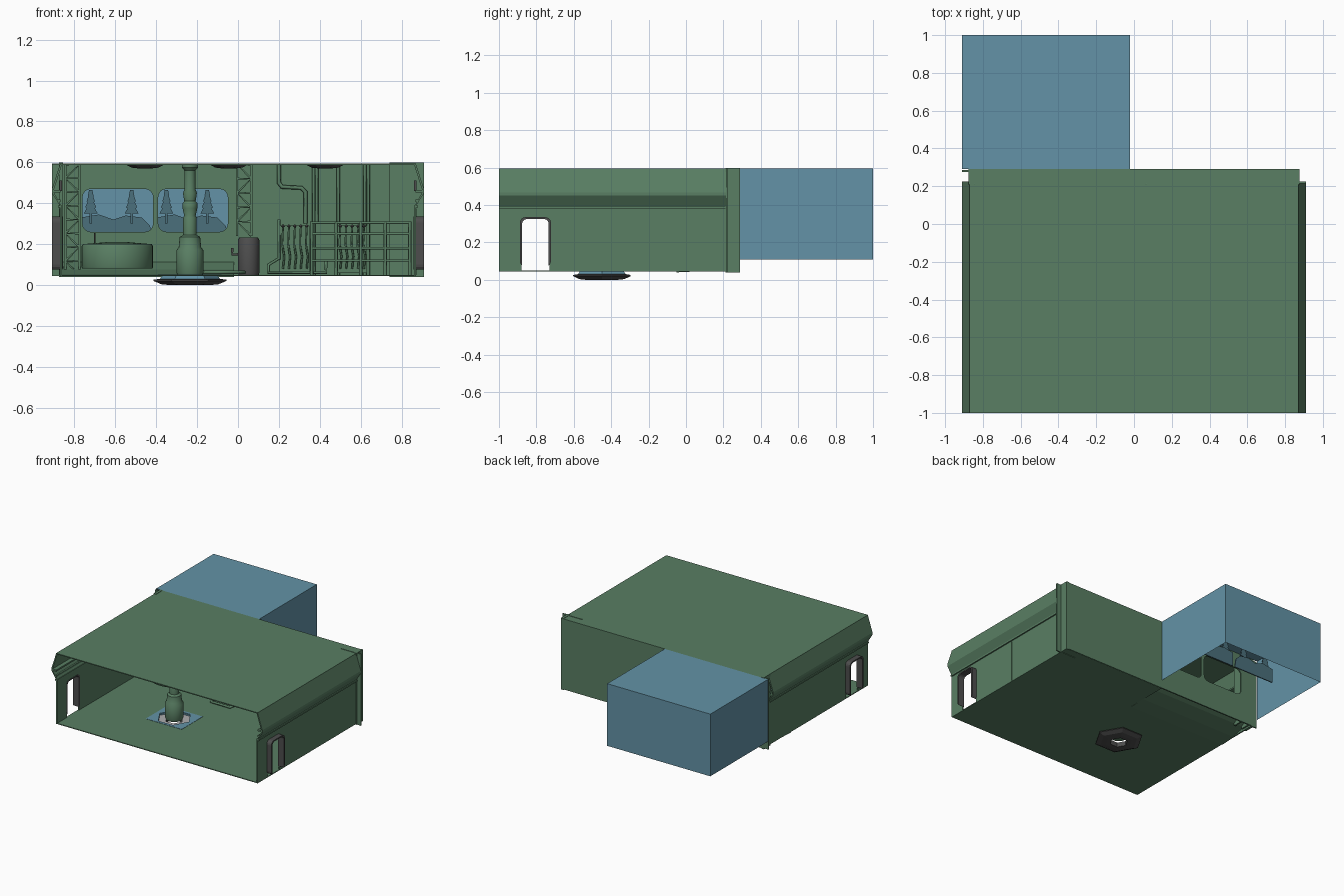
import bpy, bmesh, math
from mathutils import Vector

if "Cube" in bpy.data.objects:
    bpy.data.objects.remove(bpy.data.objects["Cube"])


def material(name, r, g, b):
    m = bpy.data.materials.new(name)
    m.use_nodes = True
    m.diffuse_color = (r, g, b, 1)
    m.node_tree.nodes["Principled BSDF"].inputs["Base Color"].default_value = (r, g, b, 1)
    return m


GREEN = material("green_paint", .10, .21, .125)
BLUE = material("sky_blue", .125, .29, .385)
DIM = material("scenery_blue", .07, .16, .20)
GREY = material("dark_grey", .075, .075, .075)
PALE = material("pale_grey", .42, .42, .43)


def finish(name, bm, mat, smooth=False):
    bmesh.ops.recalc_face_normals(bm, faces=bm.faces)
    me = bpy.data.meshes.new(name)
    bm.to_mesh(me)
    bm.free()
    me.materials.append(mat)
    ob = bpy.data.objects.new(name, me)
    bpy.context.scene.collection.objects.link(ob)
    if smooth:
        bpy.ops.object.select_all(action='DESELECT')
        ob.select_set(True)
        bpy.context.view_layer.objects.active = ob
        bpy.ops.object.shade_smooth_by_angle(angle=math.radians(40))
    return ob


def prism(name, pts, axis, a, b, mat):
    """Extrude a 2D outline along one axis from a to b."""
    place = {'x': lambda p: (a, p[0], p[1]), 'y': lambda p: (p[0], a, p[1]),
             'z': lambda p: (p[0], p[1], a)}[axis]
    bm = bmesh.new()
    face = bm.faces.new([bm.verts.new(place(p)) for p in pts])
    out = bmesh.ops.extrude_face_region(bm, geom=[face])["geom"]
    shift = Vector([(b - a) * (axis == k) for k in "xyz"])
    bmesh.ops.translate(bm, verts=[v for v in out if isinstance(v, bmesh.types.BMVert)], vec=shift)
    return finish(name, bm, mat)


def box(name, x0, x1, y0, y1, z0, z1, mat):
    return prism(name, [(x0, y0), (x1, y0), (x1, y1), (x0, y1)], 'z', z0, z1, mat)


def lathe(name, x, y, profile, mat, sides=24, smooth=True):
    """Spin (radius, z) rings about a vertical axis, capped at both ends."""
    bm = bmesh.new()
    rings = [[bm.verts.new((x + r * math.cos(math.tau * i / sides),
                            y + r * math.sin(math.tau * i / sides), z)) for i in range(sides)]
             for r, z in profile]
    for lo, hi in zip(rings, rings[1:]):
        for i in range(sides):
            j = (i + 1) % sides
            bm.faces.new((lo[i], lo[j], hi[j], hi[i]))
    bm.faces.new(rings[0])
    bm.faces.new(rings[-1])
    return finish(name, bm, mat, smooth)


def pipe(name, pts, r, mat):
    cu = bpy.data.curves.new(name, 'CURVE')
    cu.dimensions = '3D'
    cu.bevel_depth, cu.bevel_resolution, cu.use_fill_caps = r, 1, True
    sp = cu.splines.new('POLY')
    sp.points.add(len(pts) - 1)
    for p, co in zip(sp.points, pts):
        p.co = (*co, 1)
    cu.materials.append(mat)
    ob = bpy.data.objects.new(name, cu)
    bpy.context.scene.collection.objects.link(ob)
    return ob


def rounded(a0, a1, b0, b1, r, steps=4):
    pts = []
    for k, (ca, cb) in enumerate([(a1 - r, b1 - r), (a0 + r, b1 - r), (a0 + r, b0 + r), (a1 - r, b0 + r)]):
        for i in range(steps + 1):
            t = math.pi / 2 * (k + i / steps)
            pts.append((ca + r * math.cos(t), cb + r * math.sin(t)))
    return pts


def cut(ob, cutter):
    mod = ob.modifiers.new("opening", 'BOOLEAN')
    mod.operation, mod.object, mod.solver = 'DIFFERENCE', cutter, 'EXACT'
    bpy.context.view_layer.update()
    dg = bpy.context.evaluated_depsgraph_get()
    me = bpy.data.meshes.new_from_object(ob.evaluated_get(dg))
    ob.modifiers.remove(mod)
    ob.data = me
    bpy.data.objects.remove(cutter)


# Room shell: floor with a bay at the back, ceiling and back wall
floor = prism("floor", [(-.87, -1), (.87, -1), (.87, .285), (-.02, .285), (-.02, -.05), (-.87, -.05)],
              'z', .044, .05, GREEN)
cut(floor, lathe("cutter", -.235, -.45, [(.13, 0), (.13, .1)], GREY, 6, False))
box("ceiling", -.87, .87, -1, .29, .588, .595, GREEN)
prism("bay_slope", [(-.05, .04), (.08, .046), (.2, .07), (.29, .11), (.29, .116), (.2, .077),
                    (.08, .053), (-.05, .048)], 'x', -.87, -.02, GREEN)
wall = box("back_wall", -.87, .87, .28, .29, .045, .59, GREEN)
for x0, x1 in ((-.76, -.415), (-.39, -.05)):
    cut(wall, prism("cutter", rounded(x0, x1, .26, .47, .04), 'y', .2, .4, GREY))

# Side walls with overhang, ribs, doorway and corner flange
for s, side in ((1, "left"), (-1, "right")):
    w = box(side + "_wall", s * .86, s * .87, -1, .285, .045, .39, GREEN)
    cut(w, prism("cutter", rounded(-.88, -.73, -.05, .33, .025), 'x', s * .8, s * 1, GREY))
    prism(side + "_overhang", [(s * x, z) for x, z in ((.87, .592), (.91, .468), (.91, .45), (.872, .39),
                                                       (.865, .39), (.9, .452), (.9, .466), (.86, .592))],
          'y', -1, .225, GREEN)
    for z in (.378, .407, .452):
        box(side + "_wall_rib", s * .868, s * (.88 if z < .44 else .91), -1, .215, z, z + .012, GREEN)
    box(side + "_wall_seam", s * .868, s * .873, -.332, -.328, .05, .375, GREEN)
    f = prism(side + "_door_frame", rounded(-.888, -.722, .07, .335, .03), 'x', s * .858, s * .91, GREY)
    cut(f, prism("cutter", rounded(-.876, -.734, -.05, .325, .025), 'x', s * .8, s * 1, GREY))
    box(side + "_wall_post", s * .855, s * .875, .21, .29, .04, .598, GREEN)
    box(side + "_wall_lever", s * .86, s * .872, .2, .21, .46, .51, GREY)
box("left_corner_flange", .74, .91, .215, .225, .04, .598, GREEN)
box("right_corner_flange", -.91, -.86, .275, .285, .045, .592, GREEN)

# Scenery box, seen from inside, open toward the windows and below
bm = bmesh.new()
bmesh.ops.create_cube(bm, size=1)
bmesh.ops.delete(bm, geom=[f for f in bm.faces if f.normal.z < -.5 or f.normal.y < -.5], context='FACES')
for v in bm.verts:
    v.co = (-.465 + v.co.x * .89, .645 + v.co.y * .71, .3525 + v.co.z * .485)
sky = finish("scenery_box", bm, BLUE)
if sum(p.normal.z for p in sky.data.polygons) > 0:
    sky.data.flip_normals()

# Distant hills and conifers
for x0 in (-.77, -.4):
    prism("hill", [(x0, .22), (x0 + .35, .22), (x0 + .34, .29), (x0 + .3, .33), (x0 + .22, .34),
                   (x0 + .16, .32), (x0 + .09, .345), (x0, .33)], 'y', .62, .628, DIM)
    for dx in (.05, .25):
        half = []
        for i in range(4):
            half += [(.034 - .007 * i, .35 + .03 * i), (.02 - .004 * i, .375 + .03 * i)]
        c = x0 + dx
        outline = [(c + a, b) for a, b in half] + [(c - a, b) for a, b in reversed(half)]
        prism("conifer", outline, 'y', .60, .608, DIM)
        box("conifer_trunk", c - .006, c + .006, .60, .608, .3, .36, DIM)

# Viewing column over the floor hatch
lathe("column", -.235, -.45, [(.06, .045), (.066, .06), (.066, .17), (.055, .185), (.05, .235), (.033, .245),
                              (.033, .33), (.028, .34), (.036, .375), (.036, .40), (.028, .41), (.034, .45),
                              (.027, .47), (.027, .56), (.04, .575), (.04, .59)], GREEN)
hatch = lathe("hatch_saucer", -.235, -.45, [(.10, 0), (.14, .004), (.178, .02), (.178, .026), (.13, .033)],
              GREY, 6, False)
cut(hatch, lathe("cutter", -.235, -.45, [(.065, -.1), (.065, .1)], GREY, 6, False))
pane = lathe("hatch_pane", -.235, -.45, [(.125, .033), (.125, .036)], PALE, 6, False)
cut(pane, lathe("cutter", -.235, -.45, [(.065, -.1), (.065, .1)], GREY, 6, False))
collar = box("hatch_collar", -.39, -.08, -.58, -.32, .048, .052, BLUE)
cut(collar, lathe("cutter", -.235, -.45, [(.125, 0), (.125, .1)], GREY, 6, False))
skirt = lathe("hatch_skirt", -.235, -.45, [(.15, .026), (.135, .046)], BLUE, 6, False)
cut(skirt, lathe("cutter", -.235, -.45, [(.125, -.1), (.125, .1)], GREY, 6, False))

# Ceiling lamps
for x, y in ((-.455, -.69), (.425, -.69), (-.045, -.06)):
    lathe("ceiling_lamp", x, y, [(.03, .57), (.065, .574), (.088, .586), (.088, .59)], GREY, 6, False)

# Round table drum, storage tank
lathe("table_drum", -.59, .05, [(.172, .08), (.175, .09), (.175, .19), (.168, .2), (.05, .21)], GREEN, 32)
pipe("table_stalk", [(-.7, .05, .2), (-.7, .05, .255)], .004, GREY)
lathe("storage_tank", .052, .14, [(.05, .05), (.052, .06), (.052, .22), (.046, .232)], GREY, 20)
pipe("tank_valve", [(0, .14, .15), (-.028, .14, .15), (-.028, .14, .18)], .007, GREY)

# Lattice columns
for x0, z0 in ((-.845, .05), (-.005, .24)):
    x1 = x0 + .07
    for x in (x0, x1):
        box("lattice_rail", x - .006, x + .006, .2, .28, z0, .59, GREEN)
    n = round((.59 - z0) / .07)
    for i in range(n):
        a, b = z0 + (.59 - z0) * i / n, z0 + (.59 - z0) * (i + 1) / n
        ends = (x0, x1) if i % 2 else (x1, x0)
        pipe("lattice_brace", [(ends[0], .21, a), (ends[1], .21, b), (ends[0], .21, b)], .006, GREEN)

# Lever banks
for x0, n in ((.2, 5), (.48, 5)):
    box("lever_bank", x0, x0 + .15, .19, .28, .06, .29, GREEN)
    for i in range(n):
        x = x0 + .02 + i * .029
        pipe("lever", [(x, .185, .08), (x + .006, .17, .14), (x - .004, .16, .2), (x, .15, .285)], .005, GREEN)
        lathe("lever_knob", x, .15, [(.003, .28), (.009, .288), (.003, .296)], GREY, 8)

# Wall and floor pipes
for x, z in ((.37, .05), (.385, .3), (.49, .05), (.62, .05), (.637, .05)):
    pipe("riser_pipe", [(x, .265, z), (x, .265, .59)], .008, GREEN)
pipe("bent_pipe", [(.2, .26, .59), (.2, .26, .5), (.215, .26, .48), (.31, .26, .475),
                   (.33, .26, .455), (.33, .26, .3)], .01, GREEN)
pipe("low_pipe", [(.2, .2, .32), (.2, .18, .13), (.15, .16, .1), (.15, .16, .06), (.43, .16, .06), (.43, .2, .12)],
     .008, GREEN)
pipe("floor_pipe", [(.03, .05, .062), (.0, -.1, .062), (-.16, -.1, .062), (-.17, -.06, .062)], .01, GREEN)

# Guard rail
for z in (.12, .18, .25, .305):
    pipe("guard_rail", [(.36, .13, z), (.84, .13, z)], .007, GREEN)
for x in (.36, .48, .6, .72, .84):
    pipe("guard_post", [(x, .13, .05), (x, .13, .31)], .008, GREEN)
